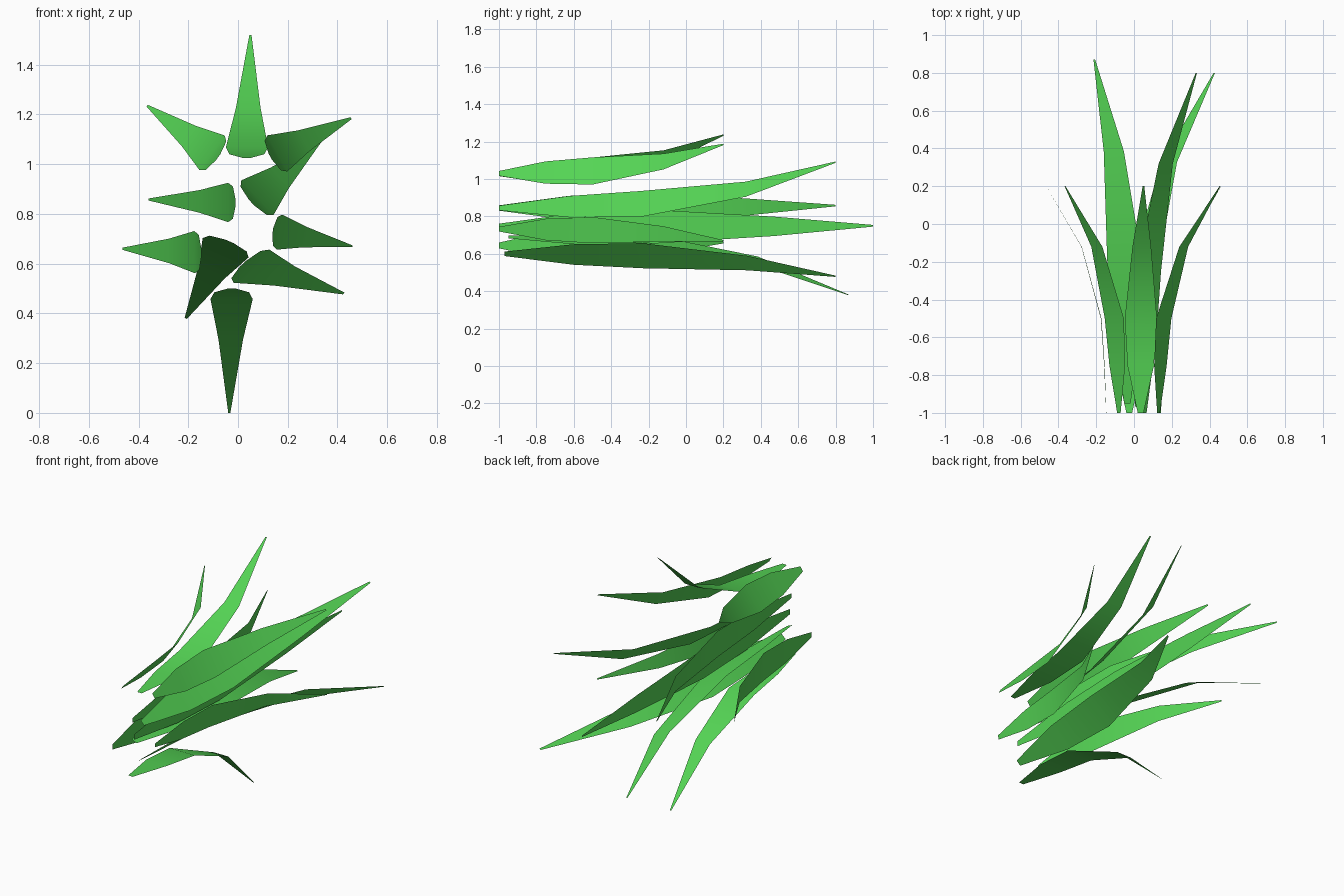
import bpy, bmesh
from math import cos, sin, radians

if "Cube" in bpy.data.objects:
    bpy.data.objects.remove(bpy.data.objects["Cube"])

green = bpy.data.materials.new("leaf_green")
green.diffuse_color = (0.09, 0.66, 0.09, 1)
green.use_nodes = True
green.node_tree.nodes["Principled BSDF"].inputs["Base Color"].default_value = green.diffuse_color

# Five cross rows per blade: (position along y, outward bend, width factor)
ROWS = [(0, 0, .18), (.208, .03, .82), (.417, .085, 1), (.733, .41, .58), (1, 1, .05)]


def blade(name, base, tip, angle, half_width):
    """Thin bent leaf from base to tip; angle is the width direction in the xz plane."""
    bm = bmesh.new()
    dx, dz = cos(radians(angle)), sin(radians(angle))
    prev = None
    for along, bend, width in ROWS:
        x = base[0] + (tip[0] - base[0]) * bend
        y = base[1] + (tip[1] - base[1]) * along
        z = base[2] + (tip[2] - base[2]) * bend
        w = half_width * width
        row = [bm.verts.new((x + s * w * dx, y, z + s * w * dz)) for s in (-1, 1)]
        if prev:
            bm.faces.new((prev[0], prev[1], row[1], row[0]))
        prev = row
    for f in bm.faces:
        f.smooth = True
    mesh = bpy.data.meshes.new(name)
    bm.to_mesh(mesh)
    bm.free()
    mesh.materials.append(green)
    bpy.context.collection.objects.link(bpy.data.objects.new(name, mesh))


# Outer ring of short blades
blade("short_blade_top", (.035, -1, 1.025), (.05, .2, 1.52), 0, .085)
blade("short_blade_upper_left", (-.08, -1, 1.028), (-.365, .2, 1.235), 54, .086)
blade("short_blade_upper_right", (.13, -1, 1.03), (.455, .2, 1.185), 119, .083)
blade("short_blade_lower_left", (-.147, -1, .645), (-.465, .2, .66), 91, .085)
blade("short_blade_lower_right", (.14, -1, .732), (.46, .2, .67), 81, .071)
blade("short_blade_bottom", (-.025, -1, .5), (-.035, .2, 0), 0, .085)

# Inner ring of long blades
blade("long_blade_upper_right", (.055, -1, .845), (.33, .8, 1.09), 133, .095)
blade("long_blade_left", (-.01, -1, .845), (-.36, .8, .858), 90, .079)
blade("long_blade_lower_left", (-.035, -.95, .69), (-.21, .87, .38), -23, .1)
blade("long_blade_lower_right", (.02, -.97, .6), (.425, .8, .48), 43, .098)

# Straight central blade
blade("centre_blade", (0, -1, .745), (0, 1, .75), 90, .09)
